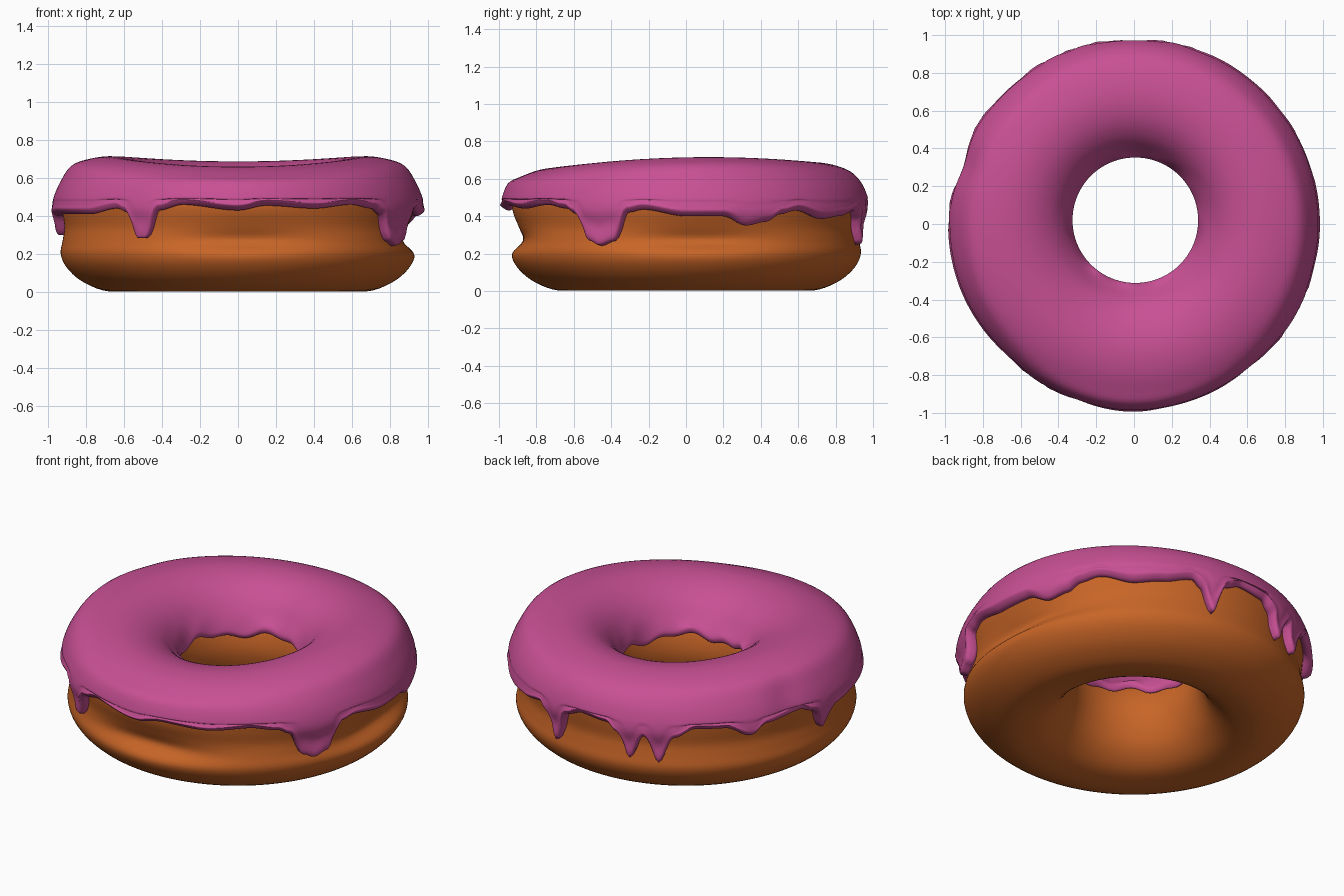
import bpy, bmesh, math
from math import sin, cos, exp, radians, degrees

if "Cube" in bpy.data.objects:
    bpy.data.objects.remove(bpy.data.objects["Cube"])

N = 360  # segments around the ring


def lerp_table(table, x, smooth=False):
    for (x0, y0), (x1, y1) in zip(table, table[1:]):
        if x <= x1:
            t = max(0.0, (x - x0) / (x1 - x0))
            if smooth:
                t = t * t * (3 - 2 * t)
            return y0 + (y1 - y0) * t
    return table[-1][1]


def closed_spline(pts, sub):
    """Catmull-Rom samples through a closed list of (r, z) points."""
    out, n = [], len(pts)
    for i in range(n):
        a, b, c, d = (pts[(i + k - 1) % n] for k in range(4))
        for s in range(sub):
            t = s / sub
            out.append(tuple(0.5 * (2 * b[k] + (c[k] - a[k]) * t
                             + (2 * a[k] - 5 * b[k] + 4 * c[k] - d[k]) * t * t
                             + (3 * b[k] - a[k] - 3 * c[k] + d[k]) * t ** 3)
                             for k in range(2)))
    return out


def ring(name, profile, sub, color):
    """Sweep an angle-dependent closed profile around z."""
    bm = bmesh.new()
    rows = []
    for i in range(N):
        a = 2 * math.pi * i / N
        rows.append([bm.verts.new((r * cos(a), r * sin(a), z))
                     for r, z in closed_spline(profile(a), sub)])
    m = len(rows[0])
    for i in range(N):
        p, q = rows[i], rows[(i + 1) % N]
        for j in range(m):
            k = (j + 1) % m
            bm.faces.new((p[j], q[j], q[k], p[k]))
    bmesh.ops.recalc_face_normals(bm, faces=bm.faces)
    for f in bm.faces:
        f.smooth = True
    me = bpy.data.meshes.new(name)
    bm.to_mesh(me)
    bm.free()
    mat = bpy.data.materials.new(name + "_color")
    mat.diffuse_color = color
    mat.use_nodes = True
    mat.node_tree.nodes["Principled BSDF"].inputs["Base Color"].default_value = mat.diffuse_color
    me.materials.append(mat)
    ob = bpy.data.objects.new(name, me)
    bpy.context.collection.objects.link(ob)
    return ob


# Dough cross-section: hole wall and base, outer wall, hidden top
BASE = [(.355, .34), (.37, .22), (.42, .11), (.51, .03), (.62, .003), (.72, .01)]
WALL = [(.83, .06), (.905, .13), (.935, .20), (.925, .27), (.915, .34),
        (.925, .42), (.925, .48), (.88, .57)]
TOP = [(.78, .615), (.64, .625), (.50, .59), (.40, .48)]
WALL_BY_Z = [(z, r) for r, z in WALL]


def hole_shift(r, a):
    """Hole sits slightly off centre."""
    w = max(0.0, min(1.0, (.6 - r) / .22))
    return r + w * (.007 * cos(a) + .02 * sin(a))


def dent(z, a):
    """Local pinches in the outer wall, on the right and the front."""
    def bump(c, s):
        d = (degrees(a) - c + 180) % 360 - 180
        return exp(-(d / s) ** 2)
    return (.065 * bump(4, 24) + .06 * bump(272, 22)) * exp(-((z - .285) / .055) ** 2)


def dough_profile(a):
    pts = [(hole_shift(r, a), z) for r, z in BASE]
    pts += [(r - dent(z, a), z) for r, z in WALL]
    return pts + [(hole_shift(r, a), z) for r, z in TOP]


# Height of the icing's outer edge by angle, dips are drips
EDGE = [(0, .40), (12, .40), (20, .35), (27, .37), (32, .41), (38, .43), (50, .385),
        (60, .40), (70, .43), (73, .39), (77, .25), (82, .43), (88, .465), (98, .45),
        (102, .40), (106, .26), (111, .40), (116, .25), (121, .40), (128, .455),
        (138, .45), (147, .385), (152, .44), (166, .465), (172, .43), (177, .30),
        (182, .40), (193, .41), (215, .41), (228, .44), (232, .42), (236, .285),
        (239, .285), (244, .43), (252, .46), (270, .43), (279, .455), (295, .44),
        (309, .46), (318, .44), (322, .41), (327, .27), (331, .245), (336, .27),
        (341, .42), (346, .435), (360, .40)]


def icing_profile(a):
    deg = degrees(a)
    e = lerp_table(EDGE, deg, True)
    top = .694 + .02 * cos(2 * a) + .014 * sin(a)
    inner = .42 + .015 * sin(5 * a) + .01 * sin(11 * a + 1)
    out = -.02 * exp(-((deg - 161) / 7) ** 2) - .012 * exp(-((deg - 225) / 18) ** 2) \
        + .012 * exp(-((deg - 270) / 20) ** 2)

    def wall(z):
        return lerp_table(WALL_BY_Z, z)

    # rounded lip and drip face following the dough
    pts = [(wall(e + .03) - .02, e + .03), (wall(e) + .022, e)]
    lo, hi = e + .025, .50
    for k in range(3):
        z = lo + (hi - lo) * k / 3
        pts.append((wall(z) + .045 + .012 * exp(-((z - .43) / .05) ** 2) + out, z))
    # dome down into the hole
    dome = [(.972 + out, .50), (.94 + out, .575), (.88 + out * .5, top - .05),
            (.78, top - .012), (.66, top), (.54, top - .025), (.44, top - .085),
            (.37, top - .17), (.335, inner + .04), (.335, inner + .012),
            (.35, inner), (.38, inner + .03)]
    # underside, buried in the dough
    under = [(.42, .49), (.51, .58), (.64, .61), (.77, .60), (.87, .55)]
    return pts + [(hole_shift(r, a), z) for r, z in dome + under]


ring("dough", dough_profile, 4, (.58, .13, .02, 1))
ring("icing", icing_profile, 4, (.58, .08, .30, 1))
